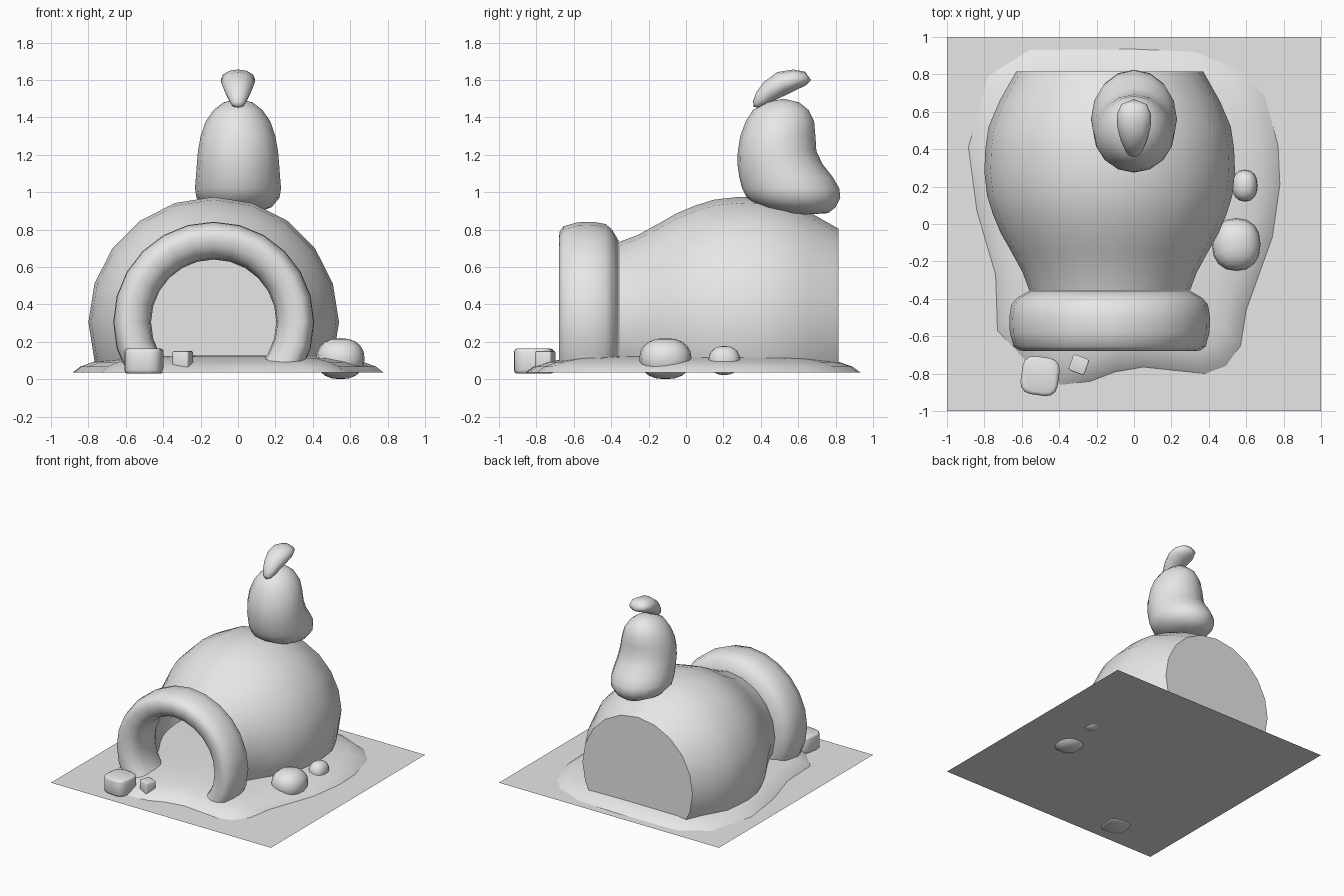
import bpy, bmesh, math
from mathutils import Vector

if "Cube" in bpy.data.objects:
    bpy.data.objects.remove(bpy.data.objects["Cube"])

grey = bpy.data.materials.new("plain_grey")
grey.diffuse_color = (0.8, 0.8, 0.8, 1)
grey.use_nodes = True
grey.node_tree.nodes["Principled BSDF"].inputs["Base Color"].default_value = grey.diffuse_color


def finish(name, bm, angle=40, recalc=True):
    """Turn a bmesh into a smooth-shaded object."""
    if recalc:
        bmesh.ops.recalc_face_normals(bm, faces=bm.faces)
    me = bpy.data.meshes.new(name)
    bm.to_mesh(me)
    bm.free()
    ob = bpy.data.objects.new(name, me)
    bpy.context.collection.objects.link(ob)
    me.materials.append(grey)
    bpy.ops.object.select_all(action='DESELECT')
    ob.select_set(True)
    bpy.context.view_layer.objects.active = ob
    bpy.ops.object.shade_smooth_by_angle(angle=math.radians(angle))
    return ob


def loft(rings, start=None, end=None, closed=False):
    """Skin a row of rings; start and end are optional pole points."""
    bm = bmesh.new()
    rows = [[bm.verts.new(p) for p in ring] for ring in rings]
    n = len(rows[0])
    pairs = list(zip(rows, rows[1:]))
    if closed:
        pairs.append((rows[-1], rows[0]))
    for a, b in pairs:
        for i in range(n):
            j = (i + 1) % n
            bm.faces.new((a[i], a[j], b[j], b[i]))
    for pole, row in ((start, rows[0]), (end, rows[-1])):
        if pole is not None:
            p = bm.verts.new(pole)
            for i in range(n):
                bm.faces.new((row[i], row[(i + 1) % n], p))
    return bm


def ellipse(c, u, v, n):
    c, u, v = Vector(c), Vector(u), Vector(v)
    return [c + u * math.cos(t) + v * math.sin(t)
            for t in (2 * math.pi * i / n for i in range(n))]


def turned(profile, n):
    """Circles around the tunnel axis, from (y, radius) pairs."""
    return [ellipse((-0.13, y, 0.305), (0, 0, r), (r, 0, 0), n) for y, r in profile]


def cut_below(bm, z):
    bmesh.ops.bisect_plane(bm, geom=bm.verts[:] + bm.edges[:] + bm.faces[:],
                           plane_co=(0, 0, z), plane_no=(0, 0, 1), clear_inner=True)


# Square ground sheet
bm = bmesh.new()
bmesh.ops.create_grid(bm, x_segments=1, y_segments=1, size=1)
bmesh.ops.translate(bm, verts=bm.verts, vec=(0, 0, 0.035))
finish("ground_sheet", bm, recalc=False)

# Low irregular mound
outline = [(-0.56, 0.93), (0, 0.935), (0.33, 0.92), (0.57, 0.82), (0.70, 0.68),
           (0.77, 0.42), (0.78, 0.21), (0.74, -0.07), (0.60, -0.46), (0.57, -0.65),
           (0.49, -0.76), (0.38, -0.80), (0.05, -0.765), (-0.10, -0.79),
           (-0.23, -0.84), (-0.39, -0.86), (-0.58, -0.73), (-0.73, -0.57),
           (-0.74, -0.27), (-0.84, 0.07), (-0.885, 0.41), (-0.78, 0.79)]
cx, cy = -0.05, 0.05
rings = [[(cx + (x - cx) * s, cy + (y - cy) * s, z) for x, y in outline]
         for s, z in ((1, 0.035), (0.95, 0.067), (0.87, 0.092), (0.75, 0.112), (0.45, 0.125))]
bm = loft(rings, end=(cx, cy, 0.127))
finish("mound", bm)

# Hollow domed shelter with a flat back wall
bm = loft(turned([(-0.355, 0.43), (-0.26, 0.465), (-0.15, 0.525), (-0.05, 0.582),
                  (0.05, 0.624), (0.15, 0.655), (0.28, 0.67), (0.40, 0.665),
                  (0.52, 0.648), (0.66, 0.588), (0.815, 0.50)], 20),
          end=(-0.13, 0.815, 0.305))
cut_below(bm, 0.04)
finish("dome_shell", bm)

# Thick rounded entrance arch
bm = loft(turned([(-0.68, 0.45), (-0.675, 0.485), (-0.655, 0.513), (-0.58, 0.534),
                  (-0.50, 0.537), (-0.43, 0.525), (-0.395, 0.495), (-0.36, 0.435),
                  (-0.36, 0.37), (-0.41, 0.342), (-0.50, 0.335), (-0.59, 0.342),
                  (-0.64, 0.365), (-0.67, 0.405)], 24), closed=True)
cut_below(bm, 0.04)
finish("entrance_arch", bm, 60)

# Bean-shaped chimney: z, near y, far y, half width
levels = [(0.888, 0.50, 0.76, 0.10), (0.92, 0.40, 0.80, 0.18), (0.97, 0.325, 0.825, 0.222),
          (1.02, 0.30, 0.82, 0.23), (1.08, 0.285, 0.785, 0.225), (1.15, 0.275, 0.73, 0.22),
          (1.22, 0.277, 0.697, 0.214), (1.30, 0.29, 0.692, 0.20), (1.38, 0.32, 0.685, 0.172),
          (1.44, 0.358, 0.655, 0.13), (1.48, 0.43, 0.605, 0.078)]
rings = [ellipse((0, (a + b) / 2, z), (w, 0, 0), (0, (b - a) / 2, 0), 16)
         for z, a, b, w in levels]
finish("chimney", loft(rings, start=(0, 0.63, 0.88), end=(0, 0.52, 1.50)), 60)

# Curved puff above the chimney: y, z, thickness, half width
spine = [(0.378, 1.470, 0.026, 0.035), (0.405, 1.500, 0.044, 0.052),
         (0.450, 1.542, 0.058, 0.072), (0.515, 1.583, 0.065, 0.089),
         (0.585, 1.603, 0.054, 0.092), (0.640, 1.608, 0.036, 0.068)]
rings = []
for i, (y, z, t, w) in enumerate(spine):
    a, b = spine[max(i - 1, 0)], spine[min(i + 1, len(spine) - 1)]
    d = Vector((0, b[0] - a[0], b[1] - a[1])).normalized()
    rings.append(ellipse((0, y, z), (w, 0, 0), (0, -d.z * t, d.y * t), 12))
finish("smoke_puff", loft(rings, start=(0, 0.362, 1.455), end=(0, 0.668, 1.600)), 70)


# Rounded boulders beside the shelter
def boulder(name, pos, radii):
    bm = bmesh.new()
    bmesh.ops.create_uvsphere(bm, u_segments=16, v_segments=10, radius=1)
    for v in bm.verts:
        v.co = [p + r * math.copysign(abs(c) ** 0.88, c)
                for p, r, c in zip(pos, radii, v.co)]
    finish(name, bm, 60)


boulder("large_boulder", (0.547, -0.11, 0.11), (0.13, 0.14, 0.11))
boulder("small_boulder", (0.592, 0.205, 0.10), (0.068, 0.085, 0.078))


# Bevelled blocks in front of the entrance
def block(name, pos, size, turn, upright, rim):
    bm = bmesh.new()
    bmesh.ops.create_cube(bm, size=1)
    bmesh.ops.scale(bm, verts=bm.verts, vec=size)
    posts = [e for e in bm.edges if abs(e.verts[0].co.z - e.verts[1].co.z) > 1e-4]
    bmesh.ops.bevel(bm, geom=posts, offset=upright, segments=3, profile=0.5, affect='EDGES')
    caps = [e for e in bm.edges if e.verts[0].co.z * e.verts[1].co.z > 0]
    bmesh.ops.bevel(bm, geom=caps, offset=rim, segments=2, profile=0.5, affect='EDGES')
    ob = finish(name, bm, 50)
    ob.location = pos
    ob.rotation_euler.z = math.radians(turn)


block("large_block", (-0.502, -0.813, 0.097), (0.20, 0.205, 0.135), -8, 0.06, 0.018)
block("small_block", (-0.295, -0.752, 0.100), (0.09, 0.09, 0.10), -20, 0.012, 0.006)
